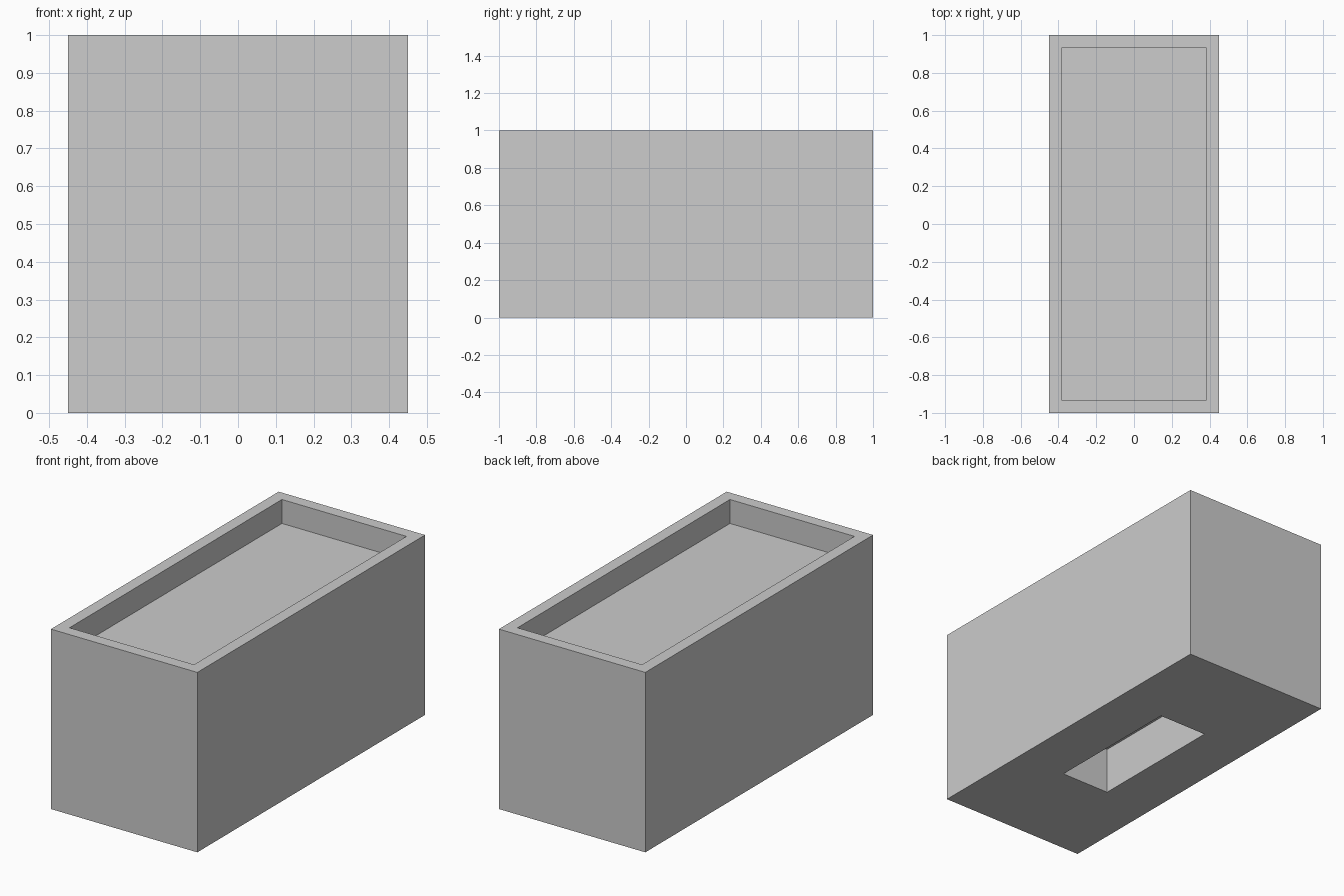
import bpy, bmesh
from mathutils import Vector

cube = bpy.data.objects.get("Cube")
if cube:
    bpy.data.objects.remove(cube, do_unlink=True)

WIDTH, LENGTH, HEIGHT = 0.9, 2.0, 1.0

# Single plain grey
grey = bpy.data.materials.new("light_grey")
grey.use_nodes = True
colour = (0.604, 0.604, 0.604, 1)
grey.diffuse_color = colour
grey.node_tree.nodes["Principled BSDF"].inputs["Base Color"].default_value = colour


def recess(bm, direction, half_x, half_y, depth):
    """Sink a centred rectangular pocket into the face pointing along z."""
    face = max(bm.faces, key=lambda f: f.normal.z * direction)
    # Flat rim
    bmesh.ops.inset_individual(bm, faces=[face], thickness=0.05)
    for v in face.verts:
        v.co.x = half_x if v.co.x > 0 else -half_x
        v.co.y = half_y if v.co.y > 0 else -half_y
    # Pocket walls and floor
    floor = bmesh.ops.extrude_discrete_faces(bm, faces=[face])["faces"][0]
    bmesh.ops.translate(bm, verts=floor.verts, vec=Vector((0, 0, -direction * depth)))
    bm.normal_update()


# Solid block with a shallow tray on top and a slot underneath
bm = bmesh.new()
bmesh.ops.create_cube(bm, size=1)
bmesh.ops.scale(bm, verts=bm.verts, vec=(WIDTH, LENGTH, HEIGHT))
bmesh.ops.translate(bm, verts=bm.verts, vec=(0, 0, HEIGHT / 2))
bm.normal_update()
recess(bm, 1, 0.383, 0.933, 0.133)
recess(bm, -1, 0.15, 0.4, 0.26)
bmesh.ops.recalc_face_normals(bm, faces=bm.faces)

mesh = bpy.data.meshes.new("box_body")
bm.to_mesh(mesh)
bm.free()
mesh.materials.append(grey)
bpy.context.collection.objects.link(bpy.data.objects.new("box_body", mesh))
